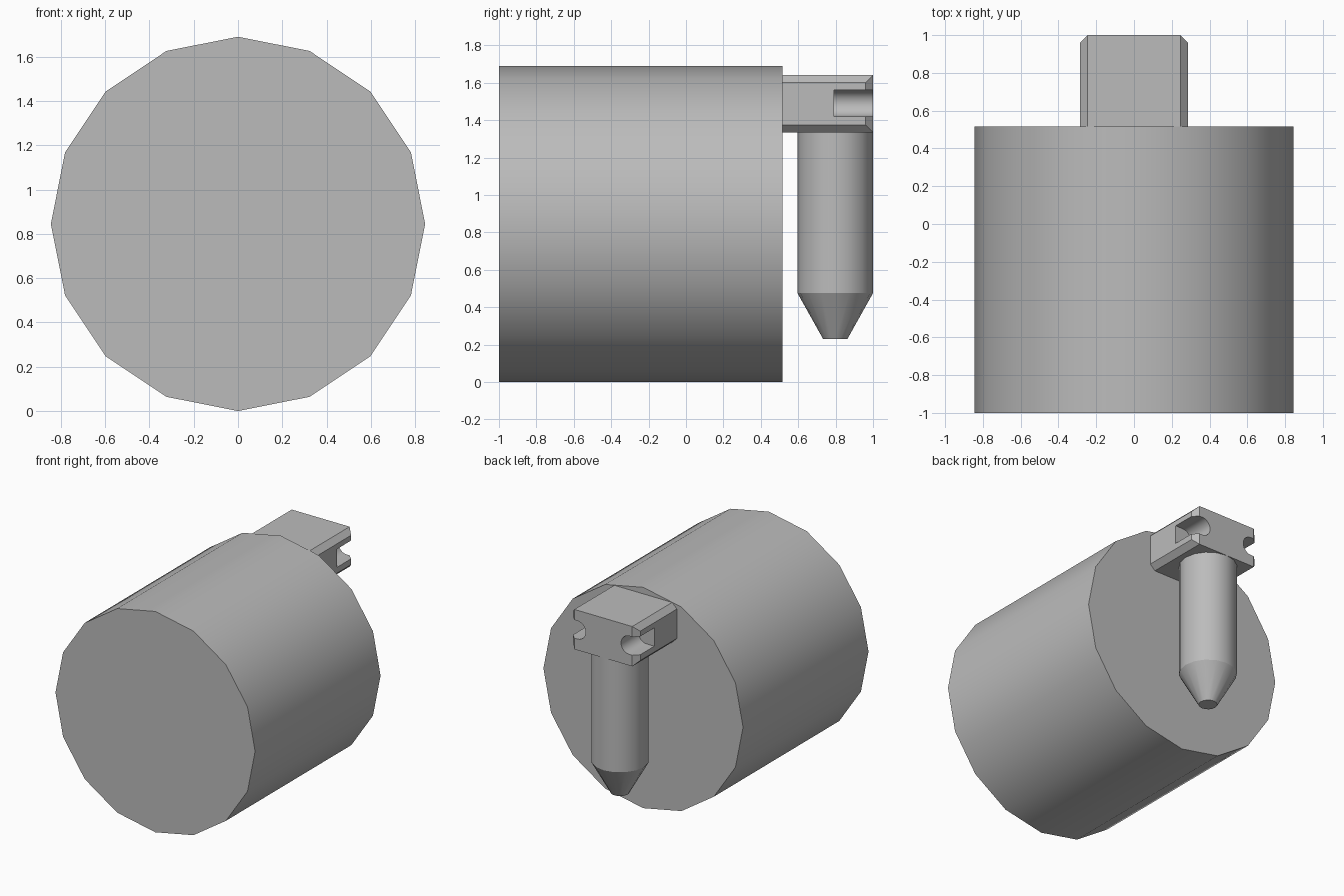
import bpy, bmesh, math
from mathutils import Matrix, Vector

if "Cube" in bpy.data.objects:
    bpy.data.objects.remove(bpy.data.objects["Cube"], do_unlink=True)

grey = bpy.data.materials.new("plain grey")
grey.use_nodes = True
GREY = (0.5, 0.5, 0.5, 1)
grey.diffuse_color = GREY
grey.node_tree.nodes["Principled BSDF"].inputs["Base Color"].default_value = GREY


def make(name, bm):
    bmesh.ops.recalc_face_normals(bm, faces=bm.faces)
    mesh = bpy.data.meshes.new(name)
    bm.to_mesh(mesh)
    bm.free()
    obj = bpy.data.objects.new(name, mesh)
    bpy.context.collection.objects.link(obj)
    mesh.materials.append(grey)
    return obj


def smooth(obj):
    bpy.ops.object.select_all(action='DESELECT')
    obj.select_set(True)
    bpy.context.view_layer.objects.active = obj
    bpy.ops.object.shade_smooth_by_angle(angle=math.radians(25))


def turned(name, profile, sides, matrix):
    """Solid of revolution from (radius, height) rings, capped at both ends."""
    bm = bmesh.new()
    rings = []
    for r, h in profile:
        angles = [2 * math.pi * i / sides for i in range(sides)]
        rings.append([bm.verts.new((r * math.cos(a), r * math.sin(a), h)) for a in angles])
    for low, high in zip(rings, rings[1:]):
        for i in range(sides):
            j = (i + 1) % sides
            bm.faces.new((low[i], low[j], high[j], high[i]))
    bm.faces.new(rings[0][::-1])
    bm.faces.new(rings[-1])
    bm.transform(matrix)
    return make(name, bm)


def box(bm, low, high):
    low, high = Vector(low), Vector(high)
    matrix = Matrix.Translation((low + high) / 2) @ Matrix.Diagonal((*(high - low), 1))
    bmesh.ops.create_cube(bm, size=1, matrix=matrix)


# Main drum lying along y
lying = Matrix.Translation((0, 0, 0.845)) @ Matrix.Rotation(math.radians(-90), 4, 'X')
smooth(turned("drum", [(0.845, -1), (0.845, 0.517)], 16, lying))

# Hanging pin with tapered tip
smooth(turned("pin", [(0.065, 0.23), (0.202, 0.475), (0.202, 1.36)], 16,
              Matrix.Translation((0, 0.798, 0))))

# Mounting block with chamfered sides
C = 0.04
bm = bmesh.new()
box(bm, (-0.245, 0.45, 1.335), (0.245, 1, 1.64))
for side in (-1, 1):
    face = next(f for f in bm.faces if f.normal.x * side > 0.9)
    cap = bmesh.ops.extrude_discrete_faces(bm, faces=[face])["faces"][0]
    for v in cap.verts:
        v.co.x += side * C
        v.co.z += C if v.co.z < 1.5 else -C
        if v.co.y > 0.9:
            v.co.y -= C
block = make("mounting_block", bm)

# Round-bottomed slots cut into both sides of the block
for side in (-1, 1):
    bm = bmesh.new()
    steps = 12
    outline = [(0.35, 1.56), (0.35, 1.42)]
    for i in range(steps + 1):
        a = math.pi * (1.5 - i / steps)
        outline.append((0.22 + 0.07 * math.cos(a), 1.49 + 0.07 * math.sin(a)))
    face = bm.faces.new([bm.verts.new((side * x, 0.79, z)) for x, z in outline])
    out = bmesh.ops.extrude_face_region(bm, geom=[face])["geom"]
    for v in out:
        if isinstance(v, bmesh.types.BMVert):
            v.co.y = 1.1
    cutter = make("slot_cutter", bm)
    cutter.hide_render = True
    mod = block.modifiers.new("slot", 'BOOLEAN')
    mod.operation = 'DIFFERENCE'
    mod.solver = 'EXACT'
    mod.object = cutter
    bpy.context.view_layer.objects.active = block
    bpy.ops.object.modifier_apply(modifier=mod.name)
    bpy.data.objects.remove(cutter, do_unlink=True)
smooth(block)
